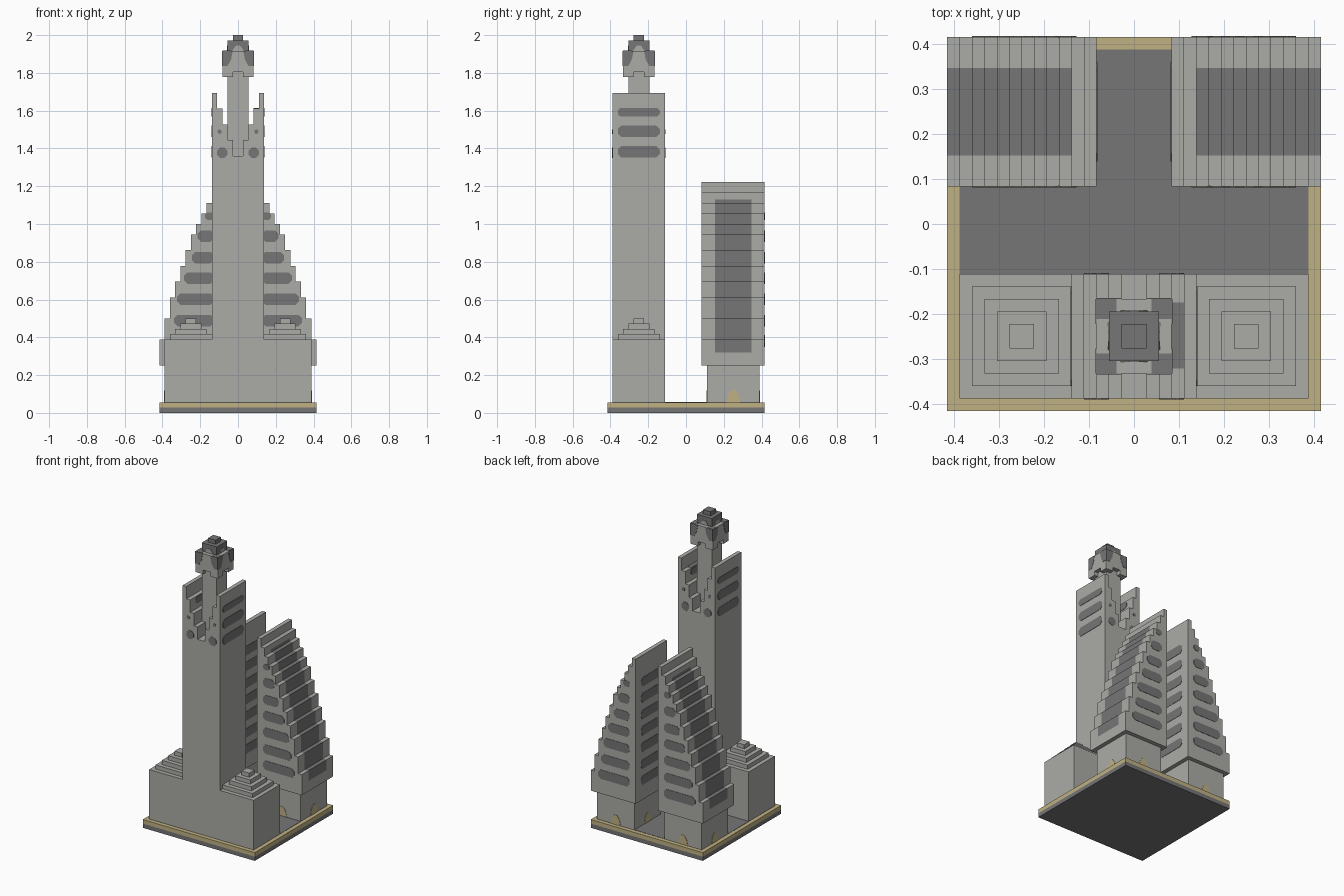
import bpy, bmesh

U = 1 / 36  # one block of the model
if "Cube" in bpy.data.objects:
    bpy.data.objects.remove(bpy.data.objects["Cube"], do_unlink=True)


def material(name, rgb):
    m = bpy.data.materials.new(name)
    m.use_nodes = True
    m.diffuse_color = (*rgb, 1)
    m.node_tree.nodes["Principled BSDF"].inputs["Base Color"].default_value = (*rgb, 1)
    return m


STONE = material("light stone", (0.41, 0.41, 0.39))
DARK = material("dark grey", (0.18, 0.18, 0.18))
SAND = material("sand", (0.53, 0.44, 0.23))


def prism(name, outline, stations, mat, axis="y", rule=None):
    """Extrude an outline through stations along an axis, in blocks."""
    place = {"x": lambda a, b, s: (s, a, b),
             "y": lambda a, b, s: (a, s, b),
             "z": lambda a, b, s: (a, b, s)}[axis]
    bm = bmesh.new()
    rings = [[bm.verts.new([c * U for c in place(a, b, s)]) for a, b in outline]
             for s in stations]
    for r, q in zip(rings, rings[1:]):
        for i in range(len(r)):
            bm.faces.new((r[i - 1], r[i], q[i], q[i - 1]))
    bm.faces.new(rings[0])
    bm.faces.new(rings[-1])
    bmesh.ops.recalc_face_normals(bm, faces=bm.faces)
    if rule:
        for f in bm.faces:
            f.material_index = int(rule(f.calc_center_median() / U, f.normal))
    me = bpy.data.meshes.new(name)
    bm.to_mesh(me)
    bm.free()
    me.materials.append(mat)
    if rule:
        me.materials.append(DARK)
    ob = bpy.data.objects.new(name, me)
    bpy.context.collection.objects.link(ob)
    return ob


def box(name, x, y, z, mat=STONE):
    outline = [(x[0], y[0]), (x[1], y[0]), (x[1], y[1]), (x[0], y[1])]
    return prism(name, outline, z, mat, "z")


def plate(name, outline, axis, at, mat=DARK):
    """Thin painted panel lying on a flat face."""
    prism(name, outline, (at - 0.08, at + 0.08), mat, axis)


def pill(a0, a1, z, h):
    """Bar outline with cut corners."""
    c = min(h, (a1 - a0) / 2) * 0.6
    return [(a0, z - h + c), (a0 + c, z - h), (a1 - c, z - h), (a1, z - h + c),
            (a1, z + h - c), (a1 - c, z + h), (a0 + c, z + h), (a0, z + h - c)]


def flip(outline, s):
    return [(s * a, b) for a, b in outline]


def shift(outline, d):
    return [(a + d, b) for a, b in outline]


# Ground slab
box("slab_bottom", (-15, 15), (-15, 15), (0, 1), DARK)
box("slab_rim", (-15, 15), (-15, 15), (1, 2), SAND)
box("courtyard_floor", (-14, 14), (-14, 14), (1.9, 2.06), DARK)

# Front block and its stepped roofs
box("front_block", (-14, 14), (-14, -4), (2, 14))
for s, side in ((1, "left"), (-1, "right")):
    for i in range(4):
        h = 4 - i
        box(f"{side}_roof_step", (s * 9 - h, s * 9 + h), (-9 - h, -9 + h), (14 + i, 15 + i))

# Front tower with a stepped notch in its crown
half = [(5, 2), (5, 61)]
for x, top in ((4, 61), (3, 58), (2, 55), (1, 52)):
    half += [(x, top), (x, top - 3)]
prism("front_tower", half + flip(half[::-1], -1), (-14, -4), STONE)
for s in (1, -1):
    for z, h in ((49.8, 1.1), (53.7, 1.1), (57.3, 0.8)):
        plate("tower_side_window", pill(-13, -5, z, h), "x", s * 5)
    plate("tower_notch_window", pill(-12, -6, 57, 0.8), "x", s * 3)
    for y in (-14, -4):
        plate("tower_round_window", flip(pill(2, 4, 49.6, 1), s), "y", y)
        plate("tower_small_window", flip(pill(3.1, 3.9, 53.6, 0.4), s), "y", y)
plate("tower_step_paint", [(3, -11.6), (4, -11.6), (4, -6.3), (3, -6.3)], "z", 58)

# Spire and its head
box("spire_shaft", (-2, 2), (-11, -7), (48, 66))
box("spire_head", (-3, 3), (-12, -6), (65, 69))
box("spire_cap", (-2, 2), (-11, -7), (69, 71), DARK)
box("spire_tip", (-1, 1), (-10, -8), (71, 72), DARK)
corner = [(3, 69), (1, 69), (1.3, 67.4), (2, 66.1), (3, 66.1)]
gable = [(-1.1, 69), (1.1, 69), (0.4, 70), (-0.4, 70)]
for s in (1, -1):
    for t in (1, -1):
        xs, ys = sorted((s, 3 * s)), sorted((-9 + t, -9 + 3 * t))
        box("head_bracket", xs, ys, (64, 65))
        box("head_corner_paint", sorted((1.4 * s, 3 * s)),
            sorted((-9 + 1.4 * t, -9 + 3 * t)), (68.95, 69.06), DARK)
        plate("head_face_paint", flip(corner, t), "y", -9 + 3 * s)
        plate("head_face_paint", shift(flip(corner, t), -9), "x", 3 * s)
    plate("cap_gable", gable, "y", -9 + 2 * s, STONE)
    plate("cap_gable", shift(gable, -9), "x", 2 * s, STONE)

# Back towers: stepped sails on narrower feet
tops = [44, 42, 40, 38, 36, 34, 31, 28, 25, 22, 18, 14]
sail = [(3, 9), (3, 44)]
for i, top in enumerate(tops):
    x = 4 + i
    sail.append((x, top))
    if i < len(tops) - 1:
        if x == 5:
            sail.append((x, 40.7))  # upper end of the dark band
        sail.append((x, tops[i + 1]))
sail += [(15, 11.5), (15, 9)]


def band(c, n):
    outward = n.z > 0.5 or n.x * c.x > 0.5
    return outward and 5.5 < c.y < 12.5 and abs(c.x) > 4.9 and 11.5 < c.z < 40.8


rows = [(37.5, 6.3), (33.7, 7.7), (29.6, 8.8), (25.7, 10.3),
        (21.7, 11.6), (17.6, 12.2), (13.7, 13)]
door = [(-1.3, 2), (1.3, 2), (1, 3.4), (0.4, 4.3), (-0.4, 4.3), (-1, 3.4)]
for s, side in ((1, "left"), (-1, "right")):
    prism(f"{side}_sail", flip(sail, s), (3, 5.5, 12.5, 15), STONE, rule=band)
    box(f"{side}_sail_foot", sorted((4 * s, 14 * s)), (4, 14), (2, 9))
    for z, end in rows:
        h = 0.7 if z > 37 else 1.1
        for y in (3, 15):
            plate(f"{side}_sail_window", flip(pill(4.6, end, z, h), s), "y", y)
        plate(f"{side}_inner_window", pill(5, 13, z, 1.1), "x", 3 * s)
    for at in (4, 14):
        plate(f"{side}_doorway", shift(door, 9 * s), "y", at, SAND)
        plate(f"{side}_doorway", shift(door, 9), "x", at * s, SAND)
